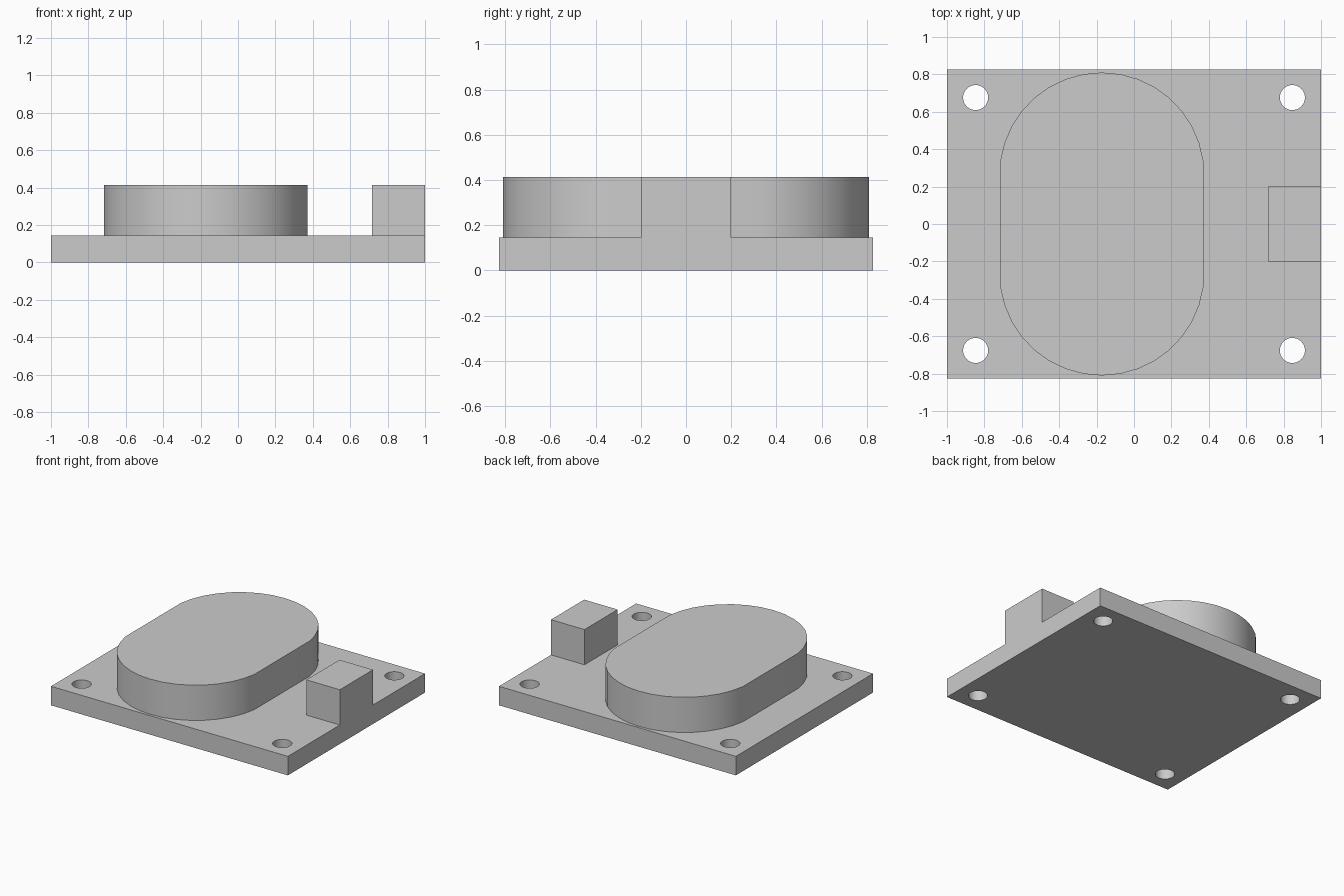
import bpy, bmesh
from math import radians, asin, sin, cos, pi

cube = bpy.data.objects.get("Cube")
if cube:
    bpy.data.objects.remove(cube, do_unlink=True)

PLATE_TOP, TOP = 0.145, 0.414

grey = bpy.data.materials.new("plain grey")
grey.use_nodes = True
colour = (0.6, 0.6, 0.6, 1)
grey.diffuse_color = colour
grey.node_tree.nodes["Principled BSDF"].inputs["Base Color"].default_value = colour


def extrude_profile(name, outline, z0, z1):
    """Solid prism from a counter-clockwise outline."""
    bm = bmesh.new()
    base = bm.faces.new([bm.verts.new((x, y, z0)) for x, y in outline])
    top = bmesh.ops.extrude_face_region(bm, geom=[base], use_keep_orig=True)
    verts = [g for g in top["geom"] if isinstance(g, bmesh.types.BMVert)]
    bmesh.ops.translate(bm, verts=verts, vec=(0, 0, z1 - z0))
    bmesh.ops.recalc_face_normals(bm, faces=bm.faces)
    mesh = bpy.data.meshes.new(name)
    bm.to_mesh(mesh)
    bm.free()
    mesh.materials.append(grey)
    obj = bpy.data.objects.new(name, mesh)
    bpy.context.collection.objects.link(obj)
    return obj


def rectangle(x0, x1, y0, y1):
    return [(x0, y0), (x1, y0), (x1, y1), (x0, y1)]


def arc(cx, cy, r, start, end, steps):
    angles = [start + (end - start) * i / steps for i in range(steps + 1)]
    return [(cx + r * cos(a), cy + r * sin(a)) for a in angles]


def activate(obj):
    bpy.ops.object.select_all(action="DESELECT")
    obj.select_set(True)
    bpy.context.view_layer.objects.active = obj


# Base plate with a mounting hole in each corner
plate = extrude_profile("base_plate", rectangle(-1, 1, -0.827, 0.827), 0, PLATE_TOP)
for sx in (-1, 1):
    for sy in (-1, 1):
        ring = arc(sx * 0.847, sy * 0.676, 0.067, 0, 2 * pi, 32)[:-1]
        cutter = extrude_profile("hole_cutter", ring, -0.1, PLATE_TOP + 0.1)
        cutter.hide_render = True
        hole = plate.modifiers.new("hole", "BOOLEAN")
        hole.operation = "DIFFERENCE"
        hole.solver = "EXACT"
        hole.object = cutter
        activate(plate)
        bpy.ops.object.modifier_apply(modifier=hole.name)
        bpy.data.objects.remove(cutter, do_unlink=True)

# Raised oblong: two arcs joined by straight sides
centre_x, centre_y, radius = -0.172, 0.262, 0.548
lift = asin(0.073 / radius)
outline = (arc(centre_x, centre_y, radius, lift, pi - lift, 16)
           + arc(centre_x, -centre_y, radius, pi + lift, 2 * pi - lift, 16))
oblong = extrude_profile("raised_oblong", outline, PLATE_TOP, TOP)

# Small block flush with the plate's left edge
extrude_profile("edge_block", rectangle(0.717, 1, -0.2, 0.2), PLATE_TOP, TOP)

for obj in (plate, oblong):
    activate(obj)
    bpy.ops.object.shade_smooth_by_angle(angle=radians(30))
